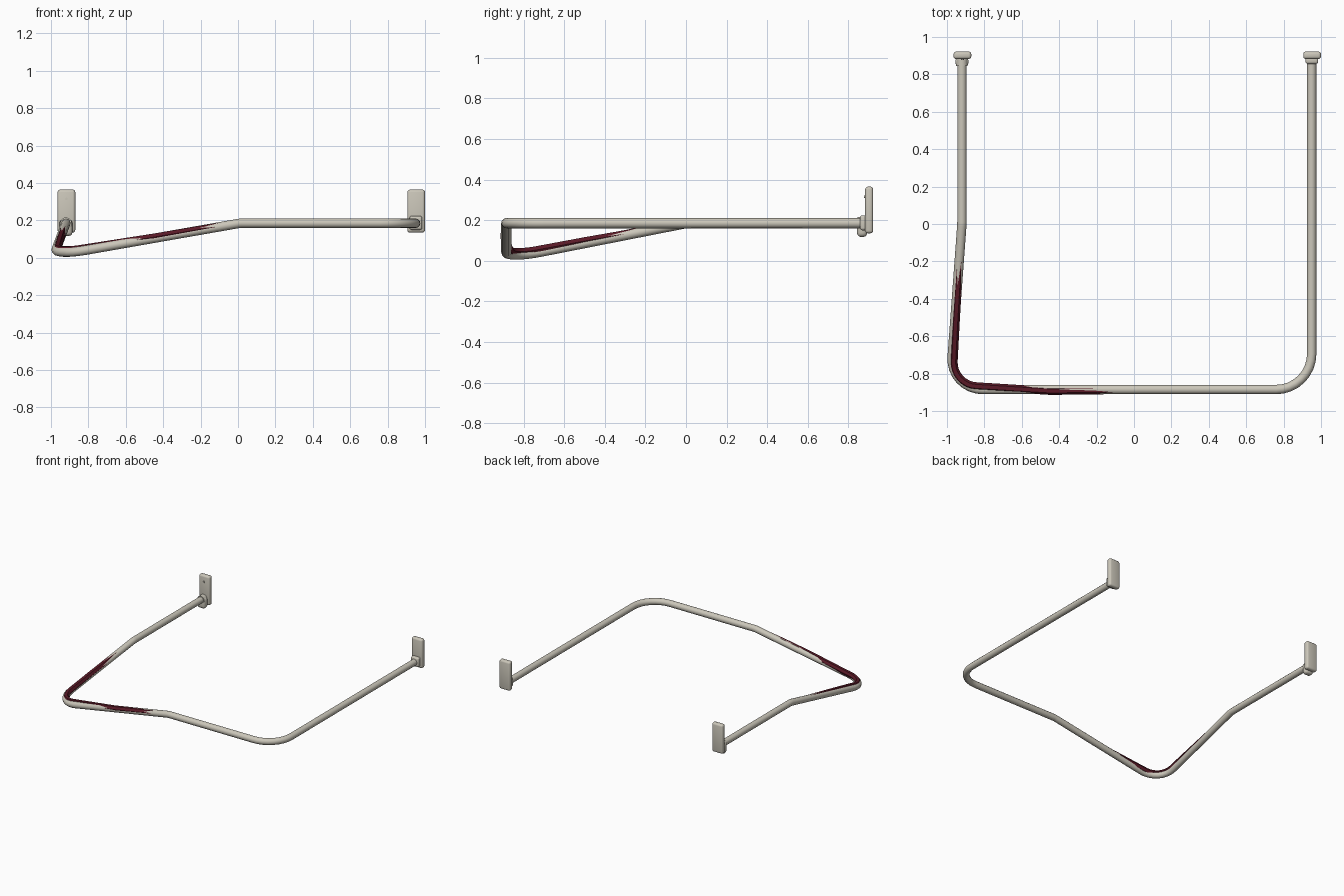
import bpy
from math import radians
from mathutils import Vector

if "Cube" in bpy.data.objects:
    bpy.data.objects.remove(bpy.data.objects["Cube"])


def fillet(path, steps=8):
    """Round each path corner; entries are (x, y, z, tangent length)."""
    pts = [Vector(p[:3]) for p in path]
    out = []
    for i, p in enumerate(pts):
        d = path[i][3]
        if d == 0:
            out.append(p)
            continue
        a = p + (pts[i - 1] - p).normalized() * d
        b = p + (pts[i + 1] - p).normalized() * d
        # rational quadratic gives a near circular bend
        for k in range(steps + 1):
            t = k / steps
            w0, w1, w2 = (1 - t) ** 2, 2 * t * (1 - t) * 0.7071, t * t
            out.append((a * w0 + p * w1 + b * w2) / (w0 + w1 + w2))
    return out


def material(name, color):
    m = bpy.data.materials.new(name)
    m.diffuse_color = color
    m.use_nodes = True
    m.node_tree.nodes["Principled BSDF"].inputs["Base Color"].default_value = m.diffuse_color
    return m


def finish(obj, mat, angle):
    obj.data.materials.append(mat)
    bpy.ops.object.select_all(action='DESELECT')
    obj.select_set(True)
    bpy.context.view_layer.objects.active = obj
    bpy.ops.object.convert(target='MESH')
    bpy.ops.object.shade_smooth_by_angle(angle=radians(angle))


def tube(name, path, radius, res, mat):
    pts = fillet(path)
    cu = bpy.data.curves.new(name, 'CURVE')
    cu.dimensions = '3D'
    cu.bevel_depth = radius
    cu.bevel_resolution = res
    cu.use_fill_caps = True
    sp = cu.splines.new('POLY')
    sp.points.add(len(pts) - 1)
    for q, p in zip(sp.points, pts):
        q.co = (*p, 1)
    obj = bpy.data.objects.new(name, cu)
    bpy.context.collection.objects.link(obj)
    finish(obj, mat, 40)


def block(name, x, y, z, bevel, mat):
    """Rounded box from (min, max) ranges."""
    bpy.ops.mesh.primitive_cube_add(size=1, location=[sum(r) / 2 for r in (x, y, z)])
    obj = bpy.context.object
    obj.name = name
    obj.scale = [r[1] - r[0] for r in (x, y, z)]
    bpy.ops.object.transform_apply(location=False, rotation=False, scale=True)
    mod = obj.modifiers.new("round", 'BEVEL')
    mod.width, mod.segments = bevel, 3
    finish(obj, mat, 35)


def disc(name, loc, radius, depth, mat):
    bpy.ops.mesh.primitive_cylinder_add(vertices=20, radius=radius, depth=depth,
                                        location=loc, rotation=(radians(90), 0, 0))
    bpy.context.object.name = name
    finish(bpy.context.object, mat, 35)


grey = material("warm_grey", (0.60, 0.57, 0.49, 1))
red = material("dark_red", (0.10, 0.01, 0.02, 1))

# main bent rail, dipping at the front left corner
tube("bent_rail", [
    (-0.92, 0.89, 0.185, 0), (-0.92, 0, 0.185, 0.01),
    (-0.985, -0.885, 0.011, 0.18),
    (0.01, -0.885, 0.185, 0.01),
    (0.95, -0.885, 0.185, 0.19), (0.95, 0.89, 0.185, 0)], 0.025, 4, grey)

# dark inner rod that breaks through the rail surface near the low corner
tube("inner_rod", [
    (-0.92, 0.80, 0.186, 0), (-0.922, 0, 0.184, 0),
    (-0.952, -0.50, 0.097, 0), (-0.971, -0.86, 0.03, 0.13),
    (-0.45, -0.892, 0.111, 0), (-0.22, -0.89, 0.15, 0),
    (0.01, -0.885, 0.185, 0)], 0.0215, 1, red)

# wall plates
block("left_wall_plate", (-0.965, -0.87), (0.882, 0.922), (0.135, 0.365), 0.014, grey)
block("right_wall_plate", (0.905, 1.0), (0.882, 0.922), (0.135, 0.365), 0.014, grey)

# sockets holding the rail ends
block("right_socket", (0.917, 0.985), (0.856, 0.895), (0.15, 0.224), 0.012, grey)
block("left_socket", (-0.955, -0.885), (0.842, 0.892), (0.117, 0.205), 0.02, grey)
disc("left_collar", (-0.92, 0.865, 0.185), 0.031, 0.04, grey)

# small screw on the left plate
disc("plate_screw", (-0.917, 0.88, 0.315), 0.007, 0.008, grey)
